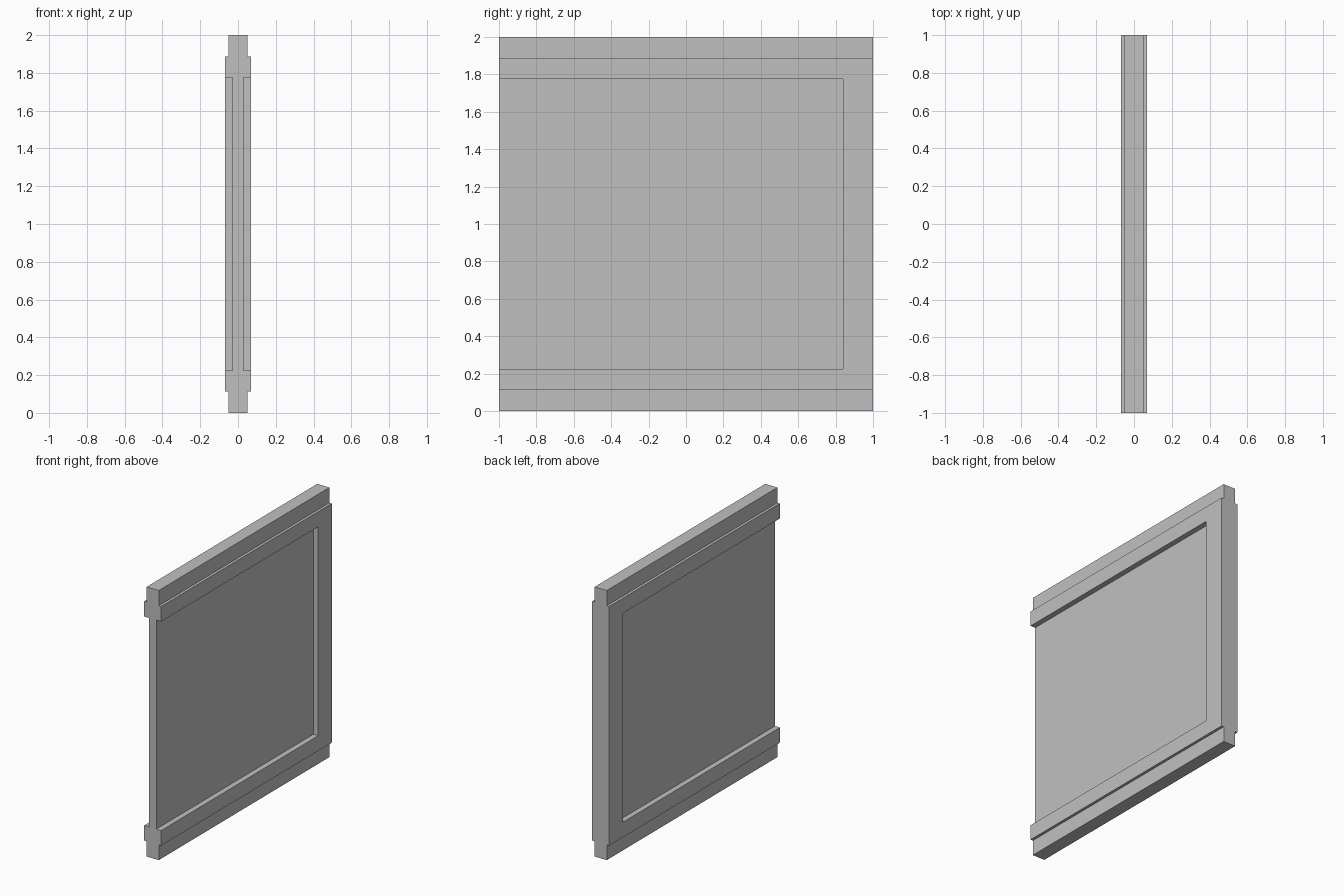
import bpy
import bmesh

cube = bpy.data.objects.get("Cube")
if cube:
    bpy.data.objects.remove(cube, do_unlink=True)

HEIGHT, HALF_LEN = 2.0, 1.0
TONGUE, FRAME, PANEL = 0.05, 0.07, 0.03      # half thicknesses
STEP, RAIL_TOP, STILE_Y = 0.113, 0.225, 0.84

grey = bpy.data.materials.new("light grey")
grey.use_nodes = True
colour = (0.53, 0.53, 0.53, 1)
grey.diffuse_color = colour
grey.node_tree.nodes["Principled BSDF"].inputs["Base Color"].default_value = colour


def extrude_profile(name, points, y0, y1):
    """Extrude an x-z outline along y into a solid object."""
    bm = bmesh.new()
    face = bm.faces.new([bm.verts.new((x, y0, z)) for x, z in points])
    result = bmesh.ops.extrude_face_region(bm, geom=[face])
    verts = [g for g in result["geom"] if isinstance(g, bmesh.types.BMVert)]
    bmesh.ops.translate(bm, verts=verts, vec=(0, y1 - y0, 0))
    bmesh.ops.recalc_face_normals(bm, faces=bm.faces)
    mesh = bpy.data.meshes.new(name)
    bm.to_mesh(mesh)
    bm.free()
    mesh.materials.append(grey)
    obj = bpy.data.objects.new(name, mesh)
    bpy.context.collection.objects.link(obj)
    return obj


# Slab with a narrower tongue along its top and bottom
right_side = [(TONGUE, 0), (TONGUE, STEP), (FRAME, STEP),
              (FRAME, HEIGHT - STEP), (TONGUE, HEIGHT - STEP), (TONGUE, HEIGHT)]
left_side = [(-x, z) for x, z in reversed(right_side)]
panel = extrude_profile("framed_wall_panel", right_side + left_side, -HALF_LEN, HALF_LEN)

# Recess on each face, open at the front end
bpy.context.view_layer.objects.active = panel
for side in (-1, 1):
    inner, outer = side * PANEL, side * FRAME * 2
    low, high = RAIL_TOP, HEIGHT - RAIL_TOP
    cutter = extrude_profile("recess_cutter",
                             [(inner, low), (outer, low), (outer, high), (inner, high)],
                             -HALF_LEN * 1.2, STILE_Y)
    cutter.hide_render = True
    cut = panel.modifiers.new("recess", "BOOLEAN")
    cut.operation = "DIFFERENCE"
    cut.solver = "EXACT"
    cut.object = cutter
    bpy.ops.object.modifier_apply(modifier=cut.name)
    bpy.data.objects.remove(cutter, do_unlink=True)
